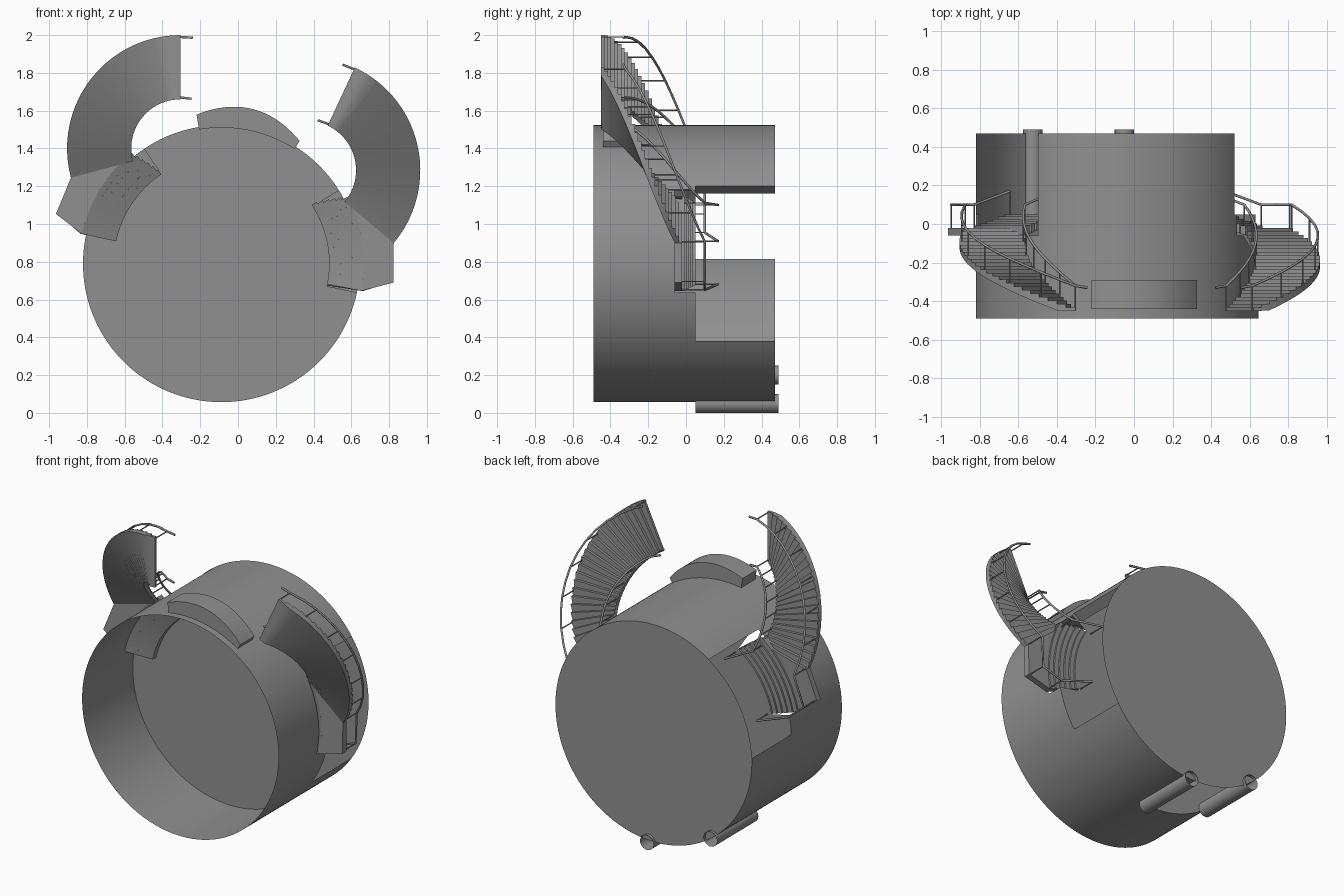
import bpy, bmesh
from math import sin, cos, radians, pi
from mathutils import Vector

if "Cube" in bpy.data.objects:
    bpy.data.objects.remove(bpy.data.objects["Cube"])

GREY = bpy.data.materials.new("concrete_grey")
GREY.use_nodes = True
GREY.diffuse_color = (0.28, 0.28, 0.28, 1)
GREY.node_tree.nodes["Principled BSDF"].inputs["Base Color"].default_value = (0.28, 0.28, 0.28, 1)

HUB = (-0.0875, 0.79)      # drum axis in x, z
R = 0.733                  # drum radius
R_IN = 0.57                # inner end of the entrance steps
FRONT, FLOOR, BACK = -0.49, 0.05, 0.47
LAND_TOP, LAND_LOW = -0.02, -0.06


def P(r, deg, y, c=HUB):
    a = radians(deg)
    return Vector((c[0] + r * cos(a), y, c[1] + r * sin(a)))


def finish(name, bm, smooth=True, recalc=True):
    bmesh.ops.remove_doubles(bm, verts=bm.verts, dist=0.0002)
    if recalc:
        bmesh.ops.recalc_face_normals(bm, faces=bm.faces)
    me = bpy.data.meshes.new(name)
    bm.to_mesh(me)
    bm.free()
    me.materials.append(GREY)
    ob = bpy.data.objects.new(name, me)
    bpy.context.collection.objects.link(ob)
    if smooth:
        bpy.ops.object.select_all(action="DESELECT")
        ob.select_set(True)
        bpy.context.view_layer.objects.active = ob
        bpy.ops.object.shade_smooth_by_angle(angle=radians(30))
    return ob


def face(bm, *pts):
    bm.faces.new([bm.verts.new(p) for p in pts])


def prism(bm, low, top):
    face(bm, *low)
    face(bm, *top)
    n = len(low)
    for i in range(n):
        j = (i + 1) % n
        face(bm, low[i], low[j], top[j], top[i])


def tube(name, paths, radius):
    cu = bpy.data.curves.new(name, "CURVE")
    cu.dimensions = "3D"
    cu.bevel_depth = radius
    cu.bevel_resolution = 1
    cu.use_fill_caps = True
    for path in paths:
        sp = cu.splines.new("POLY")
        sp.points.add(len(path) - 1)
        for pt, co in zip(sp.points, path):
            pt.co = (*co, 1)
    cu.materials.append(GREY)
    bpy.context.collection.objects.link(bpy.data.objects.new(name, cu))


STEP = 2
ENTRANCES = [(-12, 32), (124, 168)]
GAPS = [(-34, 34), (124, 178), (236, 270)]


def inside(a, spans):
    return any(lo <= a + STEP / 2 + k <= hi for lo, hi in spans for k in (0, -360))


# Front drum wall, lowered where the entrance steps pass through
bm = bmesh.new()
for a in range(0, 360, STEP):
    b = a + STEP
    y = LAND_LOW if inside(a, ENTRANCES) else FLOOR
    face(bm, P(R, a, FRONT), P(R, b, FRONT), P(R, b, y), P(R, a, y))
finish("front_drum_wall", bm)

# Rear drum wall with the side and bottom openings
bm = bmesh.new()
for a in range(0, 360, STEP):
    if not inside(a, GAPS):
        b = a + STEP
        face(bm, P(R, a, FLOOR), P(R, b, FLOOR), P(R, b, BACK), P(R, a, BACK))
finish("rear_drum_wall", bm)

# Doorway jamb
bm = bmesh.new()
face(bm, P(R, 34, FLOOR), P(R - 0.07, 34, FLOOR), P(R - 0.07, 34, BACK), P(R, 34, BACK))
finish("door_jamb", bm, False)

# Floor, cut back at the entrances
bm = bmesh.new()
for a in range(0, 360, STEP):
    b = a + STEP
    face(bm, P(0, 0, FLOOR), P(R_IN, a, FLOOR), P(R_IN, b, FLOOR))
    if not inside(a, ENTRANCES):
        face(bm, P(R_IN, a, FLOOR), P(R, a, FLOOR), P(R, b, FLOOR), P(R_IN, b, FLOOR))
finish("floor_disc", bm, False)

# Rear disc
bm = bmesh.new()
face(bm, *[P(R, a, BACK) for a in range(0, 360, STEP)])
finish("rear_disc", bm, False)

# Curved canopy, thicker in the middle
bm = bmesh.new()
N = 20
for i in range(N):
    ring = []
    for k in (i, i + 1):
        t = k / N
        a = 57.5 + 42 * t
        ro = 0.77 + 0.03 * t + 0.05 * sin(pi * t)
        ring.append([P(r, a, y) for r, y in
                     ((0.72, -0.44), (ro, -0.44), (ro, -0.29), (0.72, -0.29))])
    for j in range(4):
        m = (j + 1) % 4
        face(bm, ring[0][j], ring[0][m], ring[1][m], ring[1][j])
    if i in (0, N - 1):
        face(bm, *ring[0 if i == 0 else 1])
finish("canopy", bm)

# Two open pipes below
for side, c in (("left", (-0.05, 0.05)), ("right", (-0.525, 0.2))):
    bm = bmesh.new()
    for a in range(0, 360, 15):
        b = a + 15
        face(bm, P(0.05, a, FLOOR, c), P(0.05, b, FLOOR, c),
             P(0.05, b, 0.49, c), P(0.05, a, 0.49, c))
    finish(side + "_pipe", bm)


def staircase(side, c, start, end, flip):
    """Winding flight from the low end to the landing, entrance steps and rails."""
    r0, r1, n = 0.26, 0.6, 23
    low_y = -0.45
    rise = (LAND_TOP - low_y) / (n + 1)

    def ang(t):
        return start + (end - start) * t

    def under(t):
        return max(low_y, low_y - 0.035 + (LAND_LOW - low_y + 0.035) * t)

    def hub(deg):
        return 157 - deg if flip else deg

    # Winding steps over a smooth underside
    bm = bmesh.new()
    for i in range(n):
        t, u = i / n, (i + 1) / n
        a, b, y = ang(t), ang(u), low_y + rise * (i + 1)
        ia, oa, ib, ob = (P(r, d, y, c) for d in (a, b) for r in (r0, r1))
        lia, loa = P(r0, a, under(t), c), P(r1, a, under(t), c)
        lib, lob = P(r0, b, under(u), c), P(r1, b, under(u), c)
        face(bm, ia, oa, ob, ib)
        face(bm, lia, lib, lob, loa)
        face(bm, loa, lob, ob, oa)
        face(bm, lia, ia, ib, lib)
        foot = y - rise if i else low_y
        face(bm, P(r0, a, foot, c), P(r1, a, foot, c), oa, ia)
    finish(side + "_winding_steps", bm, recalc=False)

    # Landing slab
    def landing(y):
        arc = [P(0.755, hub(-11 + 38 * k / 8), y) for k in range(9)]
        return [P(r0, end, y, c), P(r1, end, y, c), P(0.915, hub(-6.3), y)] + arc

    bm = bmesh.new()
    prism(bm, landing(LAND_LOW), landing(LAND_TOP))
    finish(side + "_landing", bm, False)

    # Curved entrance steps rising to the floor
    bm = bmesh.new()
    m, segs = 6, 11
    for i in range(m):
        ro, ri = (0.755 - (0.755 - R_IN) * k / m for k in (i, i + 1))
        y = LAND_TOP + (FLOOR - LAND_TOP) * (i + 1) / m
        lo, li = (LAND_LOW + 0.07 * k / m for k in (i, i + 1))
        widen = 27 + 6 * (i + 1) / m
        for s in range(segs):
            d, e = (hub(-11 + (widen + 11) * k / segs) for k in (s, s + 1))
            face(bm, P(ro, d, y), P(ro, e, y), P(ri, e, y), P(ri, d, y))
            face(bm, P(ro, d, lo), P(ro, e, lo), P(ri, e, li), P(ri, d, li))
            face(bm, P(ro, d, y - 0.012), P(ro, e, y - 0.012), P(ro, e, y), P(ro, d, y))
            if i == m - 1:
                face(bm, P(ri, d, li), P(ri, e, li), P(ri, e, y), P(ri, d, y))
            for edge, q in ((0, d), (segs - 1, e)):
                if s == edge:
                    face(bm, P(ro, q, lo), P(ri, q, li), P(ri, q, y), P(ro, q, y))
    finish(side + "_entrance_steps", bm, False)

    # Handrails and posts on both edges
    h = 0.12
    tail = {
        "inner": [P(R_IN, hub(33), FLOOR + h)],
        "outer": [P(0.9, hub(-6), LAND_TOP + h), P(0.76, hub(-10.5), LAND_TOP + h),
                  P(R_IN, hub(-11), FLOOR + h)],
    }
    for edge, r in (("inner", r0 + 0.01), ("outer", r1 - 0.01)):
        rail = [P(r, ang(-0.06 if edge == "outer" else -0.12), low_y + h, c)]
        posts = []
        for k in range(13):
            t = k / 12
            y = low_y + 0.01 + (LAND_TOP - low_y - 0.01) * t
            rail.append(P(r, ang(t), y + h, c))
            if k % 2 == 0:
                posts.append([P(r, ang(t), y - 0.01, c), rail[-1]])
        for q in tail[edge]:
            rail.append(q)
            posts.append([q - Vector((0, h, 0)), q])
        tube(f"{side}_{edge}_handrail", [rail], 0.007)
        tube(f"{side}_{edge}_rail_posts", posts, 0.004)


staircase("left", (0.365, 1.285), 65, -40, False)
staircase("right", (-0.305, 1.4), 90, 195, True)
